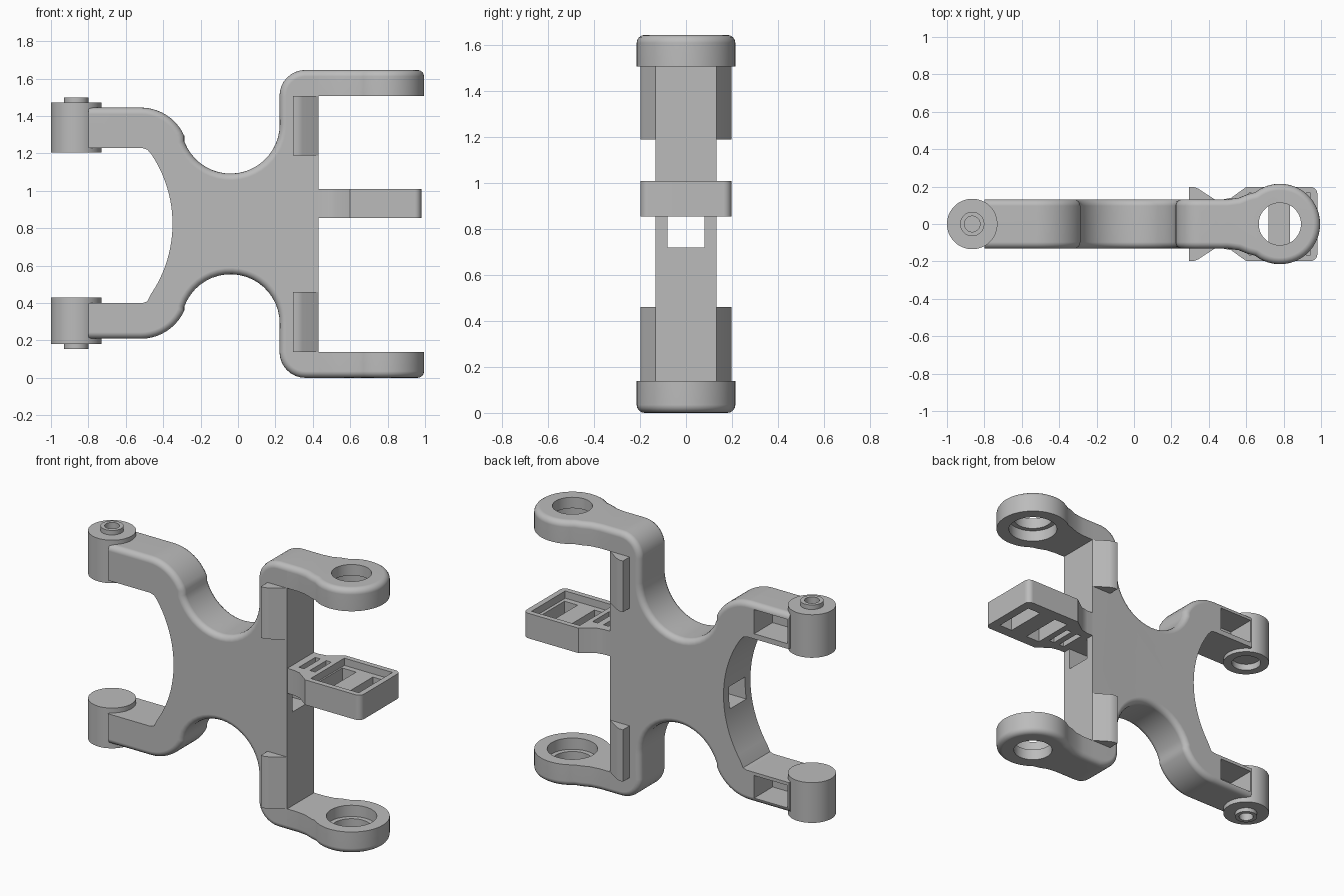
import bpy, bmesh
from math import sin, cos, radians, hypot

if "Cube" in bpy.data.objects:
    bpy.data.objects.remove(bpy.data.objects["Cube"])

MID = 0.823      # height of the mirror plane
W = 0.132        # half thickness of the frame

grey = bpy.data.materials.new("plain grey")
grey.use_nodes = True
grey.diffuse_color = (0.5, 0.5, 0.5, 1)
grey.node_tree.nodes["Principled BSDF"].inputs["Base Color"].default_value = (0.5, 0.5, 0.5, 1)


def arc(cx, cy, r, a0, a1, n=10):
    steps = [radians(a0 + (a1 - a0) * i / n) for i in range(n + 1)]
    return [(cx + r * cos(a), cy + r * sin(a)) for a in steps]


def flip(z):
    return 2 * MID - z


def slab(name, pts, lo, hi, axis="z", rounded=None, radius=0.035):
    """Extrude an outline along y or z; round the rim edges chosen by a rule."""
    bm = bmesh.new()
    place = (lambda p, h: (p[0], h, p[1])) if axis == "y" else (lambda p, h: (p[0], p[1], h))
    ends = [[bm.verts.new(place(p, h)) for p in pts] for h in (lo, hi)]
    bm.faces.new(ends[0])
    bm.faces.new(ends[1][::-1])
    for i in range(len(pts)):
        j = (i + 1) % len(pts)
        bm.faces.new((ends[0][j], ends[0][i], ends[1][i], ends[1][j]))
    bmesh.ops.recalc_face_normals(bm, faces=bm.faces)
    if rounded:
        k = 1 if axis == "y" else 2
        rim = [e for e in bm.edges
               if abs(e.verts[0].co[k] - e.verts[1].co[k]) < 1e-5
               and rounded((e.verts[0].co + e.verts[1].co) / 2)]
        bmesh.ops.bevel(bm, geom=rim, offset=radius, segments=4, profile=0.5,
                        affect="EDGES", clamp_overlap=True)
    mesh = bpy.data.meshes.new(name)
    bm.to_mesh(mesh)
    bm.free()
    ob = bpy.data.objects.new(name, mesh)
    bpy.context.collection.objects.link(ob)
    mesh.materials.append(grey)
    return ob


def box(x0, x1, y0, y1, z0, z1):
    return slab("cutter", [(x0, y0), (x1, y0), (x1, y1), (x0, y1)], z0, z1)


def disc(x, r, z0, z1, name="cutter"):
    return slab(name, arc(x, 0, r, 0, 360, 48)[:-1], min(z0, z1), max(z0, z1))


def activate(ob):
    bpy.ops.object.select_all(action="DESELECT")
    ob.select_set(True)
    bpy.context.view_layer.objects.active = ob


def finish(ob, cutters=()):
    """Carve the part, then shade it smooth with crisp corners."""
    activate(ob)
    for c in cutters:
        m = ob.modifiers.new("carve", "BOOLEAN")
        m.object, m.operation, m.solver = c, "DIFFERENCE", "EXACT"
        bpy.ops.object.modifier_apply(modifier=m.name)
        bpy.data.objects.remove(c)
    activate(ob)
    bpy.ops.object.shade_smooth_by_angle(angle=radians(32))
    m = ob.modifiers.new("normals", "WEIGHTED_NORMAL")
    m.keep_sharp = True
    bpy.ops.object.modifier_apply(modifier=m.name)


# Frame: two near-mirrored halves of one outline
def half(arm_in, arm_out):
    return (arc(-1.018, MID, 0.668, 0, 34, 12)
            + [(-0.485, arm_in - 0.008), (-0.51, arm_in)]
            + [(-0.8, arm_in), (-0.8, arm_out)]
            + arc(-0.52, arm_out - 0.255, 0.255, 90, 24, 10)
            + arc(-0.04, 1.355, 0.263, 200, 360, 20)
            + arc(0.36, 1.508, 0.138, 180, 90, 8)
            + [(0.43, 1.646), (0.43, 1.508)])


upper = half(1.228, 1.445)
lower = [(x, flip(z)) for x, z in half(1.246, 1.437)]
outline = upper + lower[:0:-1]


def outer_rim(p):
    inner_curve = p.x < -0.34 and abs(p.z - MID) < 0.44
    return -0.79 < p.x < 0.42 and not inner_curve


frame = slab("frame", outline, -W, W, "y", outer_rim)


def arm_pocket(z0, z1):
    return box(-0.79, -0.56, -0.05, 0.2, z0, z1)


finish(frame, [box(-0.6, 0.6, -0.08, 0.08, 0.72, 0.855),
               arm_pocket(1.26, 1.41), arm_pocket(0.24, 0.38)])

# Pivot barrels on the arm ends, each with a hollow outer boss
PX = -0.865
for side, z_in, z_out, z_tip, pocket in (("upper", 1.205, 1.472, 1.5, (1.26, 1.41)),
                                         ("lower", 0.43, 0.18, 0.155, (0.24, 0.38))):
    barrel = disc(PX, 0.135, z_in, z_out, side + "_barrel")
    s = 1 if z_out > z_in else -1
    cuts = [arm_pocket(*pocket), disc(PX, 0.042, z_out - s * 0.05, z_tip + s * 0.01)]
    if side == "upper":
        cuts.append(disc(PX, 0.085, z_in - 0.01, z_in + 0.04))
    finish(barrel, cuts)
    boss = disc(PX, 0.065, z_out - s * 0.01, z_tip, side + "_boss")
    finish(boss, [disc(PX, 0.042, z_out - s * 0.05, z_tip + s * 0.01)])

# Ring arms: straight neck flaring into an eye with a stepped hole
RX, RR = 0.78, 0.215
side_pts = [(0.43, W), (0.5, W), (0.56, 0.14), (0.61, 0.16)]
eye = ([(x, -y) for x, y in side_pts] + arc(RX, 0, RR, -128, 128, 36) + side_pts[::-1])
for side, z_in, z_out in (("upper", 1.508, 1.646), ("lower", flip(1.508), 0)):
    ring = slab(side + "_ring", eye, min(z_in, z_out), max(z_in, z_out), "z",
                lambda p: abs(p.z - z_out) < 0.001 and p.x > 0.431)
    s = 1 if z_out > z_in else -1
    finish(ring, [disc(RX, 0.113, z_in - s * 0.05, z_out + s * 0.05),
                  disc(RX, 0.142, z_in - s * 0.05, z_in + s * 0.07)])

# Middle tab with a tray, two windows and two small slots
tab_side = [(0.4, 0.13), (0.47, 0.13), (0.52, 0.14), (0.6, 0.198)] + arc(0.945, 0.163, 0.035, 90, 0, 5)
tab = slab("middle_tab", tab_side + [(x, -y) for x, y in tab_side[::-1]], 0.855, 1.01)
windows = [(0.625, 0.72, 0.13), (0.835, 0.925, 0.13), (0.475, 0.51, 0.08), (0.55, 0.585, 0.08)]
finish(tab, [box(0.615, 0.945, -0.165, 0.165, 0.965, 1.1)]
       + [box(a, b, -y, y, 0.8, 1.1) for a, b, y in windows])

# Wedge-shaped side stops beside the ring arms
wedge = [(0.295, 0.12), (0.295, 0.198), (0.32, 0.198), (0.345, 0.188), (0.43, W), (0.43, 0.12)]
for side, z0, z1 in (("upper", 1.19, 1.508), ("lower", flip(1.508), 0.46)):
    for face, s in (("front", -1), ("back", 1)):
        finish(slab(f"{side}_{face}_stop", [(x, s * y) for x, y in wedge], z0, z1))
